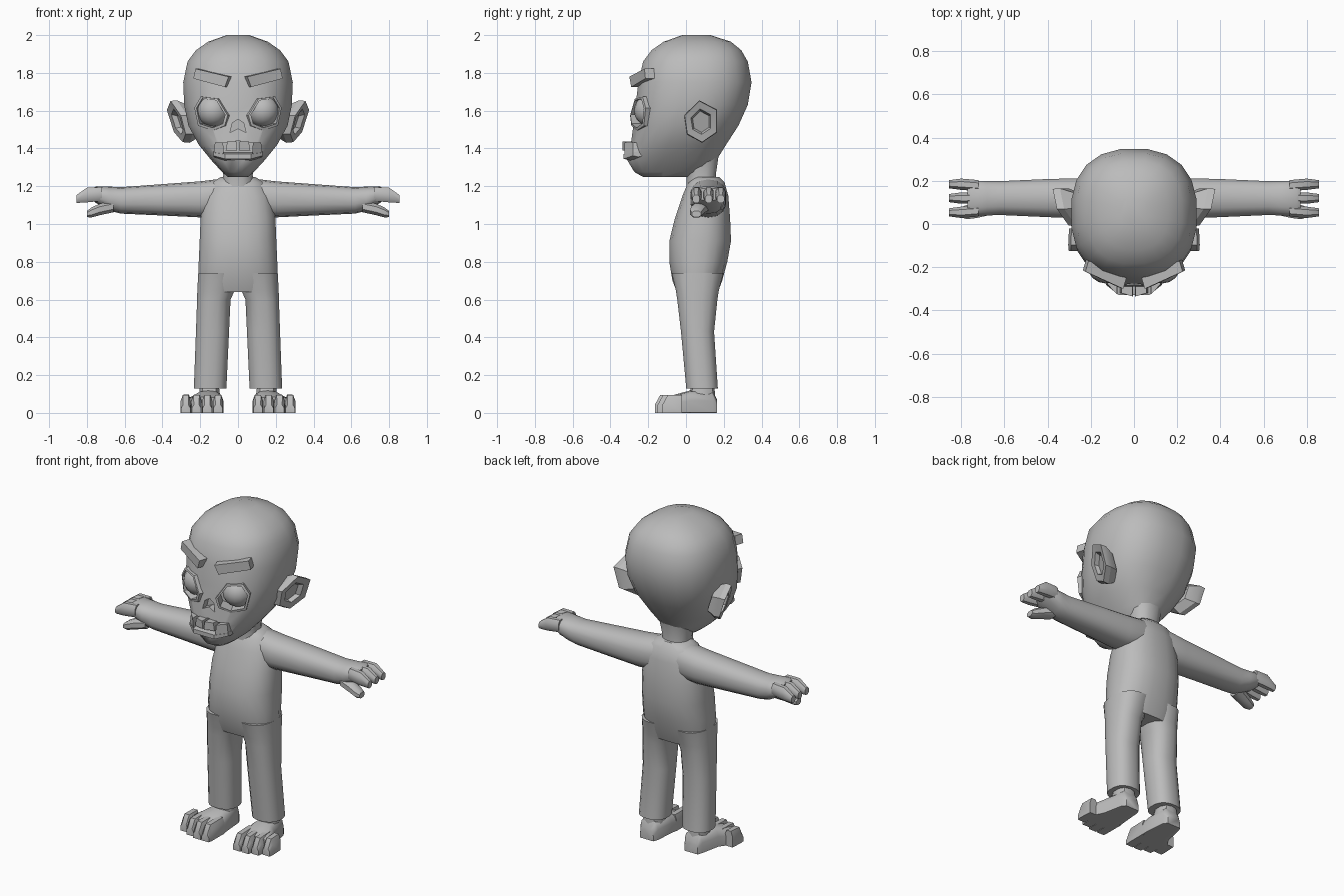
import bpy, bmesh, math
from mathutils import Vector

if "Cube" in bpy.data.objects:
    bpy.data.objects.remove(bpy.data.objects["Cube"])

grey = bpy.data.materials.new("plain_grey")
grey.diffuse_color = (0.5, 0.5, 0.5, 1)
grey.use_nodes = True
grey.node_tree.nodes["Principled BSDF"].inputs["Base Color"].default_value = grey.diffuse_color


def finish(ob, mirror=False, cutters=(), angle=40):
    """Bake mirror and cuts, then colour and shade."""
    if mirror:
        m = ob.modifiers.new("mirror", 'MIRROR')
        m.use_mirror_merge = False
    for c in cutters:
        b = ob.modifiers.new("cut", 'BOOLEAN')
        b.operation, b.solver, b.object = 'DIFFERENCE', 'EXACT', c
    if ob.modifiers:
        bpy.context.view_layer.update()
        dg = bpy.context.evaluated_depsgraph_get()
        baked = bpy.data.meshes.new_from_object(ob.evaluated_get(dg))
        ob.modifiers.clear()
        ob.data = baked
    ob.data.materials.clear()
    ob.data.materials.append(grey)
    bpy.ops.object.select_all(action='DESELECT')
    ob.select_set(True)
    bpy.context.view_layer.objects.active = ob
    bpy.ops.object.shade_smooth_by_angle(angle=math.radians(angle))
    return ob


def skin(name, rings, caps=True, closed=False, **kw):
    """Join equal rings of points into one surface."""
    bm = bmesh.new()
    vs = [[bm.verts.new(p) for p in r] for r in rings]
    n = len(vs[0])
    pairs = list(zip(vs, vs[1:])) + ([(vs[-1], vs[0])] if closed else [])
    for a, b in pairs:
        for i in range(n):
            j = (i + 1) % n
            bm.faces.new((a[i], a[j], b[j], b[i]))
    if caps:
        bm.faces.new(vs[0])
        bm.faces.new(vs[-1])
    bmesh.ops.recalc_face_normals(bm, faces=bm.faces[:])
    me = bpy.data.meshes.new(name)
    bm.to_mesh(me)
    bm.free()
    ob = bpy.data.objects.new(name, me)
    bpy.context.collection.objects.link(ob)
    return finish(ob, **kw)


def loft(name, axis, rows, n=16, power=2.4, floor=False, **kw):
    """Rounded cross-sections; row = position, low/high of the two other axes."""
    rings = []
    for t, a0, a1, b0, b1 in rows:
        ring = []
        for i in range(n):
            w = 2 * math.pi * (i + 0.5) / n
            c, s = math.cos(w), math.sin(w)
            u = (a0 + a1) / 2 + (a1 - a0) / 2 * math.copysign(abs(c) ** (2 / power), c)
            v = (b0 + b1) / 2 + (b1 - b0) / 2 * math.copysign(abs(s) ** (2 / power), s)
            if floor:
                v = max(v, 0)
            ring.append({'x': (t, u, v), 'y': (u, t, v), 'z': (u, v, t)}[axis])
        rings.append(ring)
    return skin(name, rings, **kw)


def prism(name, pts, offset, **kw):
    """Flat outline pushed along an offset."""
    return skin(name, [pts, [Vector(p) + Vector(offset) for p in pts]], **kw)


# Eye socket outline on a plane turned outwards
turn = math.radians(25)
U = Vector((math.cos(turn), math.sin(turn), 0))
N = Vector((math.sin(turn), -math.cos(turn), 0))
EYE = Vector((0.135, -0.25, 1.6))
outline = [(-.085, -.025), (-.03, .063), (.06, .074), (.095, .015),
           (.075, -.08), (-.005, -.105), (-.07, -.08)]


def socket(scale, depth):
    return [EYE + U * (u * scale * 1.08) + Vector((0, 0, v * scale)) + N * depth
            for u, v in outline]


# Cutters for sockets, nose and mouth
socket_cut = skin("socket_cutter", [socket(.86, .15), socket(.86, -.07)], mirror=True)
nose_cut = prism("nose_cutter", [(0, -.4, 1.555), (.03, -.4, 1.535), (.042, -.4, 1.485),
                                 (0, -.4, 1.505), (-.042, -.4, 1.485), (-.03, -.4, 1.535)],
                 (0, .16, 0))
mouth_cut = prism("mouth_cutter", [(-.125, -.4, 1.37), (.125, -.4, 1.37), (.1, -.4, 1.425),
                                   (0, -.4, 1.44), (-.1, -.4, 1.425)], (0, .165, 0))

# Head
loft("head", 'z', [(z, -h, h, f, b) for z, h, f, b in [
    (1.25, .055, -.23, .04), (1.275, .085, -.275, .12), (1.34, .145, -.315, .165),
    (1.42, .21, -.295, .215), (1.52, .265, -.282, .28), (1.63, .288, -.27, .33),
    (1.75, .293, -.255, .35), (1.86, .27, -.23, .33), (1.92, .225, -.185, .295),
    (1.965, .16, -.12, .24), (2.0, .06, -.02, .13)]],
     n=20, cutters=(socket_cut, nose_cut, mouth_cut))
for c in (socket_cut, nose_cut, mouth_cut):
    c.hide_render = True
    c.hide_viewport = True

# Eyes and their raised rims
bpy.ops.mesh.primitive_uv_sphere_add(segments=16, ring_count=10, radius=.085,
                                     location=(0, 0, 0))
eye = bpy.context.object
eye.name = "eyeball"
for v in eye.data.vertices:
    v.co += Vector((.132, -.19, 1.6))
finish(eye, mirror=True)
skin("eye_rim", [socket(1, -.04), socket(1, .008), socket(.86, .012), socket(.84, -.05)],
     caps=False, closed=True, mirror=True, angle=25)

# Slanted brows
prism("eyebrow", [(.05, -.30, 1.78), (.225, -.22, 1.822), (.237, -.215, 1.77),
                  (.07, -.29, 1.725)], (-.015, .05, 0), mirror=True, angle=20)

# Lower lip and teeth
loft("lower_lip", 'x', [(-.13, -.285, -.22, 1.355, 1.385), (-.07, -.335, -.24, 1.335, 1.38),
                        (.07, -.335, -.24, 1.335, 1.38), (.13, -.285, -.22, 1.355, 1.385)],
     n=6, angle=30)
for name, x0, x1, z0, z1, y0, y1 in [("lower_tooth", .075, .13, 1.365, 1.432, -.325, -.28),
                                     ("upper_tooth", .004, .065, 1.39, 1.437, -.335, -.32)]:
    prism(name, [(x0, y0, z0), (x1, y1, z0), (x1 - .008, y1, z1), (x0 + .004, y0, z1)],
          (0, .08, 0), mirror=True, angle=20)

# Cupped ears leaning out towards the top and back
ear_outline = [(.07, 1.655), (.165, 1.605), (.165, 1.485), (.085, 1.43),
               (.005, 1.475), (-.01, 1.575)]


def ear_ring(scale, depth):
    ring = []
    for y, z in ear_outline:
        y, z = .08 + (y - .08) * scale, 1.54 + (z - 1.54) * scale
        ring.append((.325 + .32 * (z - 1.54) + .38 * (y - .08) + depth, y, z))
    return ring


skin("ear", [ear_ring(.75, -.09), ear_ring(1, -.035), ear_ring(.97, 0), ear_ring(.6, -.004),
             ear_ring(.5, -.03)], mirror=True, angle=25)

# Neck and torso
loft("neck", 'z', [(1.2, -.09, .09, 0, .17), (1.26, -.08, .08, 0, .16),
                   (1.36, -.1, .1, -.02, .175)], n=12)
loft("torso", 'z', [(z, -h, h, f, b) for z, h, f, b in [
    (1.25, .09, .035, .175), (1.22, .14, .01, .205), (1.15, .18, -.02, .225),
    (1.03, .2, -.06, .235), (.91, .205, -.09, .24), (.8, .21, -.09, .22),
    (.7, .214, -.073, .193), (.64, .205, -.05, .17)]], n=20)

# Trouser legs and ankles
loft("leg", 'z', [(.74, 0, .212, -.078, .2), (.65, .015, .217, -.056, .176),
                  (.6, .038, .218, -.048, .168), (.43, .046, .224, -.028, .15),
                  (.13, .06, .235, 0, .17)], mirror=True)
loft("ankle", 'z', [(.15, .1, .205, .03, .15), (.07, .09, .21, .01, .155)], n=10, mirror=True)

# Feet with four toes
loft("foot", 'y', [(.165, .105, .195, -.05, .07), (.14, .09, .21, -.05, .118),
                   (.02, .08, .235, -.05, .118), (-.04, .076, .27, -.05, .102),
                   (-.1, .082, .29, -.05, .085)], n=14, power=3, floor=True, mirror=True)
for k, tip in enumerate((-.165, -.165, -.15, -.125)):
    x = .106 + .057 * k
    loft("toe_%d" % (k + 1), 'y', [(-.02, x - .03, x + .025, -.05, .1),
                                   (tip + .028, x - .029, x + .029, -.05, .098),
                                   (tip, x - .026, x + .026, -.04, .045)],
         n=8, power=3, floor=True, mirror=True)

# Arms and palms
loft("arm", 'x', [(0, .03, .2, 1.06, 1.24), (.1, .02, .215, 1.04, 1.238),
                  (.2, .022, .215, 1.035, 1.226), (.4, .03, .21, 1.045, 1.211),
                  (.62, .04, .2, 1.055, 1.195), (.68, .038, .2, 1.07, 1.198),
                  (.75, .035, .203, 1.11, 1.2), (.77, .05, .19, 1.125, 1.19)],
     n=14, mirror=True)

# Fingers and thumbs
for k, y in enumerate((.06, .12, .178)):
    s = .006 * (k - 1)
    loft("finger_%d" % (k + 1), 'x', [(.72, y - .027, y + .027, 1.12, 1.198),
                                      (.80, y - .028 + s, y + .028 + s, 1.112, 1.195),
                                      (.855, y - .02 + s, y + .02 + s, 1.11, 1.155)],
         n=8, mirror=True)
loft("thumb", 'x', [(.66, .04, .13, 1.06, 1.125), (.73, .025, .105, 1.045, 1.11),
                    (.775, .02, .09, 1.033, 1.09), (.80, .03, .08, 1.035, 1.07)],
     n=8, mirror=True)
